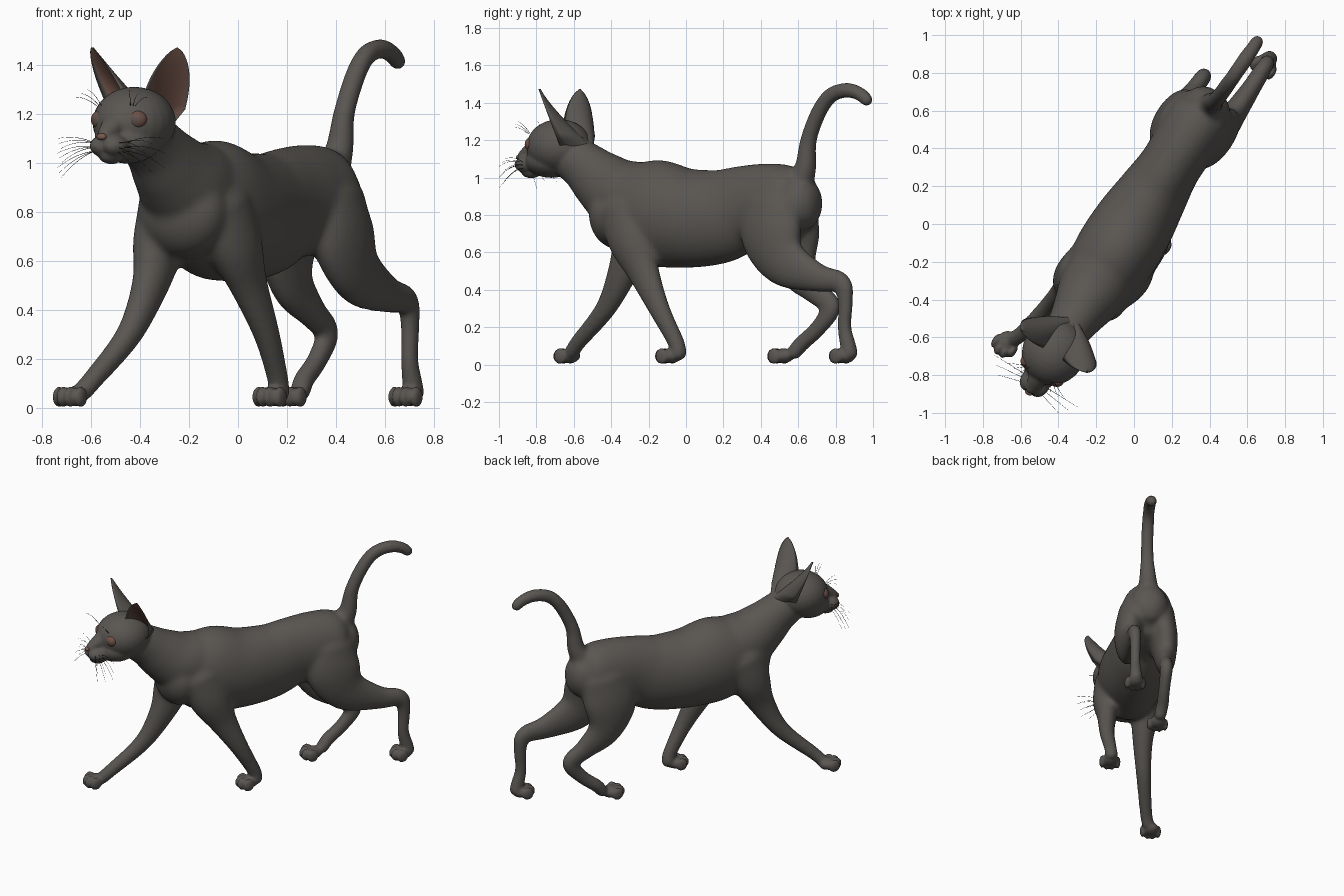
import bpy, bmesh, math
from mathutils import Vector, Matrix

if "Cube" in bpy.data.objects:
    bpy.data.objects.remove(bpy.data.objects["Cube"])

TURN = math.radians(-32)          # the walking cat is turned about z


def material(name, rgb):
    m = bpy.data.materials.new(name)
    m.diffuse_color = (*rgb, 1)
    m.use_nodes = True
    m.node_tree.nodes["Principled BSDF"].inputs["Base Color"].default_value = m.diffuse_color
    return m


FUR = material("dark grey fur", (0.101, 0.093, 0.084))
INNER = material("ear pink brown", (0.17, 0.088, 0.067))
NOSE = material("nose pink brown", (0.20, 0.10, 0.075))
EYE = material("eye copper", (0.16, 0.08, 0.06))
PUPIL = material("pupil grey", (0.11, 0.08, 0.075))
HAIR = material("whisker black", (0.02, 0.02, 0.02))


def finish(name, bm, mats, mirror=False):
    bmesh.ops.recalc_face_normals(bm, faces=bm.faces)
    for f in bm.faces:
        f.smooth = True
    me = bpy.data.meshes.new(name)
    bm.to_mesh(me)
    bm.free()
    for m in mats:
        me.materials.append(m)
    ob = bpy.data.objects.new(name, me)
    bpy.context.collection.objects.link(ob)
    ob.rotation_euler.z = TURN
    if mirror:
        ob.modifiers.new("mirror", 'MIRROR')
    return ob


def fuse(ob, voxel, rounds):
    rm = ob.modifiers.new("fuse", 'REMESH')
    rm.mode = 'VOXEL'
    rm.voxel_size = voxel
    rm.use_smooth_shade = True
    sm = ob.modifiers.new("soften", 'SMOOTH')
    sm.factor = 0.5
    sm.iterations = rounds


def catmull(keys, n=6):
    keys = [Vector(k) for k in keys]
    p = [keys[0] * 2 - keys[1]] + keys + [keys[-1] * 2 - keys[-2]]
    out = []
    for i in range(1, len(p) - 2):
        a, b, c, d = p[i - 1:i + 3]
        for k in range(n):
            t = k / n
            out.append(0.5 * (2 * b + (c - a) * t + (2 * a - 5 * b + 4 * c - d) * t * t
                              + (3 * b - a - 3 * c + d) * t ** 3))
    return out + [keys[-1]]


def tube(bm, keys, seg=24):
    """Loft through (x, y, z, half width, half depth) with rounded ends."""
    pts = catmull(keys)
    pos = [Vector(p[:3]) for p in pts]
    tan = [(pos[min(i + 1, len(pos) - 1)] - pos[max(i - 1, 0)]).normalized() for i in range(len(pos))]
    st = [(pos[i], tan[i], pts[i][3], pts[i][4]) for i in range(len(pos))]

    def cap(s, sign):
        c, t, a, b = s
        r = min(a, b) * 0.8
        return [(c + t * sign * r * math.sin(f), t, a * math.cos(f), b * math.cos(f)) for f in (0.5, 0.95, 1.3)]

    st = cap(st[0], -1)[::-1] + st + cap(st[-1], 1)
    rings = []
    for c, t, a, b in st:
        lat = (Vector((1, 0, 0)) - t * t.x).normalized()
        up = lat.cross(t)
        rings.append([bm.verts.new(c + lat * a * math.cos(q) + up * b * math.sin(q))
                      for q in (2 * math.pi * k / seg for k in range(seg))])
    for r0, r1 in zip(rings, rings[1:]):
        for k in range(seg):
            j = (k + 1) % seg
            bm.faces.new((r0[k], r0[j], r1[j], r1[k]))
    bm.faces.new(rings[0])
    bm.faces.new(rings[-1])


def ball(bm, c, r):
    m = Matrix.Translation(c) @ Matrix.Diagonal((*r, 1))
    bmesh.ops.create_uvsphere(bm, u_segments=24, v_segments=16, radius=1, matrix=m)


# --- trunk: torso, neck, tail and legs, fused and softened ---
bm = bmesh.new()
# torso and chest
tube(bm, [(0, -.44, .85, .15, .17), (0, -.36, .84, .195, .235), (0, -.2, .812, .22, .285),
          (0, 0, .783, .215, .267), (0, .2, .79, .187, .253), (0, .36, .83, .165, .233),
          (0, .52, .85, .17, .226), (0, .66, .86, .17, .205), (0, .73, .86, .13, .15)], 32)
ball(bm, (0, -.425, .805), (.2, .142, .19))
# neck
tube(bm, [(0, -.28, .87, .19, .21), (0, -.42, .91, .185, .195), (0, -.54, .985, .15, .165),
          (0, -.64, 1.06, .125, .135), (0, -.74, 1.12, .118, .12)])
# tail
tube(bm, [(0, .70, .95, .08, .085), (.012, .76, 1.05, .06, .06), (.02, .785, 1.2, .046, .046),
          (.028, .855, 1.35, .044, .044), (.033, .935, 1.44, .043, .043), (.037, 1.04, 1.467, .042, .042),
          (.04, 1.125, 1.445, .039, .039), (.042, 1.17, 1.41, .037, .037)], 18)
# four legs in mid stride
legs = {
    "front right": [(-.11, -.34, .83, .115, .16), (-.13, -.40, .67, .10, .13), (-.127, -.475, .50, .07, .088),
                    (-.15, -.60, .30, .052, .058), (-.195, -.80, .12, .044, .044), (-.22, -.86, .06, .045, .042)],
    "front left": [(.11, -.31, .83, .115, .16), (.145, -.25, .66, .10, .135), (.16, -.17, .5, .069, .093),
                   (.176, -.06, .3, .052, .06), (.166, .04, .12, .044, .047), (.163, .055, .055, .047, .047)],
    "hind right": [(-.08, .60, .86, .11, .17), (-.12, .58, .68, .095, .18), (-.128, .625, .51, .07, .12),
                   (-.11, .75, .39, .05, .072), (-.102, .85, .305, .045, .057), (-.1, .765, .19, .042, .046),
                   (-.1, .67, .115, .044, .044), (-.09, .62, .06, .045, .042)],
    "hind left": [(.08, .60, .86, .11, .17), (.12, .615, .70, .10, .185), (.136, .71, .55, .075, .14),
                  (.145, .92, .465, .053, .08), (.145, 1.07, .435, .045, .058), (.145, 1.095, .33, .038, .043),
                  (.145, 1.09, .2, .036, .04), (.145, 1.11, .11, .042, .045), (.144, 1.125, .055, .047, .045)],
}
for keys in legs.values():
    tube(bm, keys)
trunk = finish("trunk", bm, [FUR])
fuse(trunk, .011, 20)

# --- cat body: softened trunk plus the finer head and paws ---
bm = bmesh.new()
bpy.context.view_layer.update()
bm.from_object(trunk, bpy.context.evaluated_depsgraph_get())
bpy.data.objects.remove(trunk)
# skull, jaw, chin, muzzle and bridge of the nose
ball(bm, (0, -.80, 1.165), (.168, .178, .147))
ball(bm, (0, -.85, 1.09), (.135, .14, .092))
ball(bm, (0, -.975, 1.032), (.052, .058, .036))
for s in (-1, 1):
    ball(bm, (s * .03, -.988, 1.07), (.052, .068, .045))
tube(bm, [(0, -.86, 1.19, .085, .065), (0, -.95, 1.155, .056, .052), (0, -1.03, 1.113, .032, .03)])
# paws: a pad and four toes each
for x, y in ((-.24, -.885), (.163, .008), (-.085, .56), (.142, 1.09)):
    ball(bm, (x, y, .047), (.054, .06, .04))
    for dx, dy in ((-.052, -.026), (-.018, -.05), (.018, -.05), (.052, -.026)):
        ball(bm, (x + dx, y + dy, .045), (.02, .04, .043))
body = finish("cat_body", bm, [FUR])
fuse(body, .0095, 4)

# --- ears: a cupped leaf, fur behind and skin inside ---
bm = bmesh.new()
base, tip = Vector((.105, -.75, 1.22)), Vector((.207, -.80, 1.472))
face_dir, side = Vector((.5, -.866, 0)), Vector((.866, .5, 0))
NU, NV = 14, 20
for layer in (0, 1):
    grid = []
    for j in range(NV + 1):
        v = -.25 + 1.25 * j / NV
        w = .09 * (max(0, 1 - v ** 2.5) ** .75 if v > 0 else 1 + 1.6 * v) + .003
        depth = .12 * max(0, 1 - v) ** 1.4 * (1 if layer == 0 else .85) + (.012 if layer == 0 else 0)
        row = []
        for i in range(NU + 1):
            u = -1 + 2 * i / NU
            row.append(bm.verts.new(base.lerp(tip, v) + side * u * w - face_dir * depth * (1 - u * u) ** .8))
        grid.append(row)
    for j in range(NV):
        for i in range(NU):
            f = bm.faces.new((grid[j][i], grid[j][i + 1], grid[j + 1][i + 1], grid[j + 1][i]))
            f.material_index = 1 if layer and 0 < i < NU - 1 else 0
bmesh.ops.remove_doubles(bm, verts=bm.verts, dist=.0005)
finish("ears", bm, [FUR, INNER], True)

# --- eyes, nearly flush, with a pupil facing forward ---
bm = bmesh.new()
c, look = Vector((.084, -.916, 1.178)), Vector((.35, -.93, 0)).normalized()
ball(bm, c, (.046, .039, .04))
for f in bm.faces:
    f.material_index = 1 if (f.calc_center_median() - c).normalized().dot(look) > .92 else 0
finish("eyes", bm, [EYE, PUPIL], True)

# --- nose ---
bm = bmesh.new()
ball(bm, (0, -1.052, 1.108), (.022, .014, .014))
finish("nose", bm, [NOSE])

# --- whiskers on muzzle and brow ---
cu = bpy.data.curves.new("whiskers", 'CURVE')
cu.dimensions = '3D'
cu.bevel_depth = .0012
cu.bevel_resolution = 0


def hair(a, b, sag):
    sp = cu.splines.new('POLY')
    sp.points.add(6)
    for i, p in enumerate(sp.points):
        t = i / 6
        q = Vector(a).lerp(Vector(b), t) + Vector((0, 0, sag * 4 * t * (1 - t)))
        p.co = (*q, 1)
        p.radius = 1.1 - .7 * t


for s in (-1, 1):
    for k in range(9):
        r, h = k % 3, k // 3
        hair((s * (.05 + .008 * r), -1.02 + .02 * r, 1.05 + .014 * h),
             (s * (.19 + .035 * r), -1.06 + .04 * r, .94 + .06 * h + .02 * r), .015)
    for k in range(3):
        hair((s * (.07 + .012 * k), -.94, 1.235), (s * (.10 + .04 * k), -1.0 + .01 * k, 1.30 - .015 * k), .01)
cu.materials.append(HAIR)
wh = bpy.data.objects.new("whiskers", cu)
wh.rotation_euler.z = TURN
bpy.context.collection.objects.link(wh)
